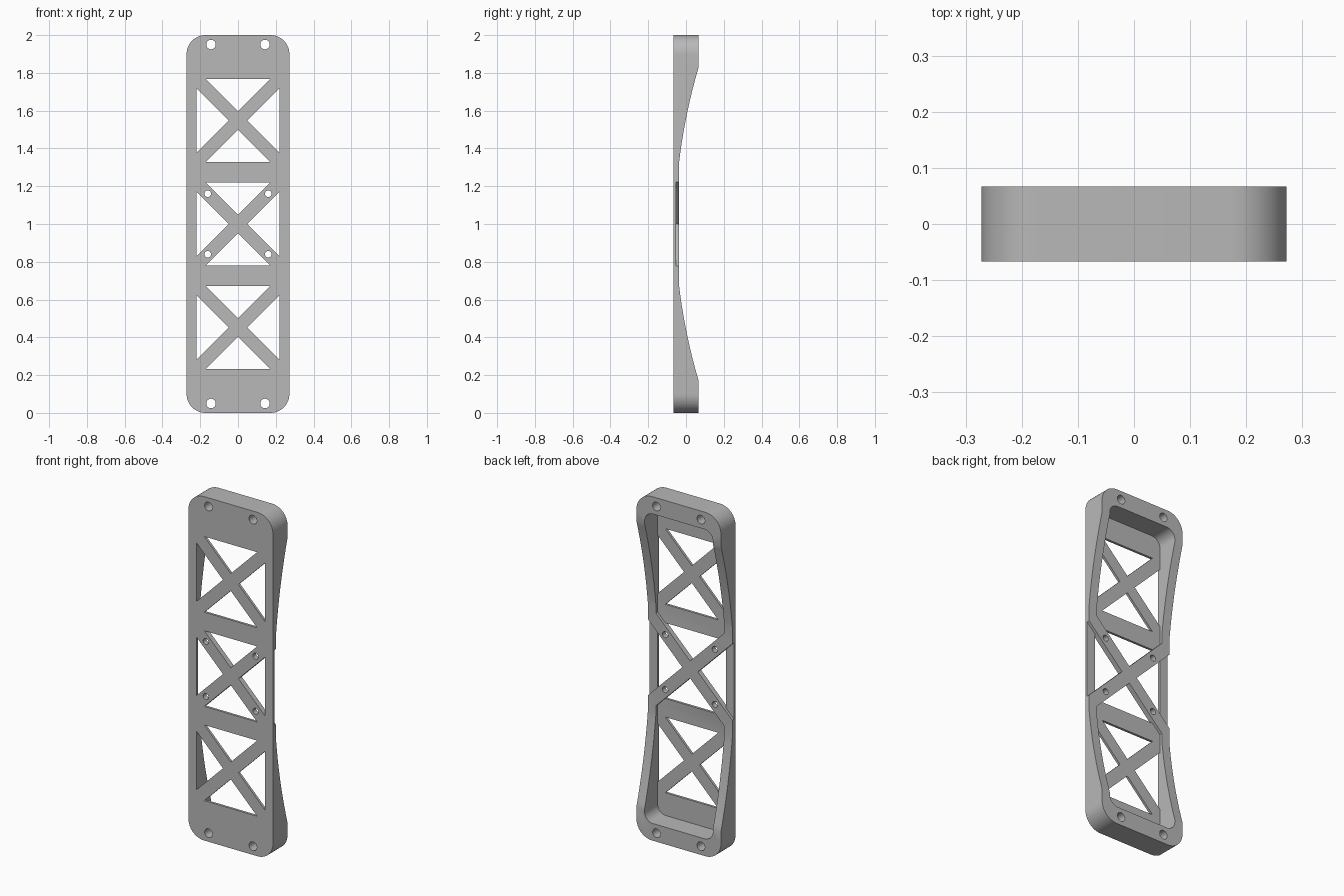
import bpy, bmesh
from math import sin, cos, pi, radians

cube = bpy.data.objects.get("Cube")
if cube:
    bpy.data.objects.remove(cube, do_unlink=True)

HALF_W, HALF_D, RADIUS = 0.272, 0.067, 0.1
FLOOR_Y, FLAT_Y = -0.053, -0.037      # pocket floor, top of the thick cross
INNER, ARM = 0.22, 0.05               # window half size, arm half height
BAYS = (0.452, 1.0, 1.548)

grey = bpy.data.materials.new("mid grey")
grey.use_nodes = True
COLOUR = (0.48, 0.48, 0.48, 1)
grey.diffuse_color = COLOUR
grey.node_tree.nodes["Principled BSDF"].inputs["Base Color"].default_value = COLOUR


def prisms(name, outlines, start, end, axis="y"):
    """Extrude closed 2D outlines into one mesh; outlines are (x, z) or, along x, (y, z)."""
    bm = bmesh.new()
    for pts in outlines:
        rings = []
        for d in (start, end):
            rings.append([bm.verts.new((a, d, b) if axis == "y" else (d, a, b)) for a, b in pts])
        low, high = rings
        bm.faces.new(low)
        bm.faces.new(high[::-1])
        for i in range(len(pts)):
            j = (i + 1) % len(pts)
            bm.faces.new((low[j], low[i], high[i], high[j]))
    bmesh.ops.recalc_face_normals(bm, faces=bm.faces)
    mesh = bpy.data.meshes.new(name)
    bm.to_mesh(mesh)
    bm.free()
    obj = bpy.data.objects.new(name, mesh)
    bpy.context.collection.objects.link(obj)
    mesh.materials.append(grey)
    return obj


def arc(cx, cz, r, start, steps=12):
    """Quarter circle from the start angle in degrees."""
    return [(cx + r * cos(radians(start + 90 * i / steps)),
             cz + r * sin(radians(start + 90 * i / steps))) for i in range(steps + 1)]


def circle(cx, cz, r, n=32):
    return [(cx + r * cos(2 * pi * i / n), cz + r * sin(2 * pi * i / n)) for i in range(n)]


def cut(target, cutter):
    cutter.hide_render = True
    mod = target.modifiers.new("cut", "BOOLEAN")
    mod.operation, mod.solver, mod.object = "DIFFERENCE", "EXACT", cutter
    bpy.context.view_layer.objects.active = target
    bpy.ops.object.modifier_apply(modifier=mod.name)
    bpy.data.objects.remove(cutter, do_unlink=True)


# Rounded slab
cx = HALF_W - RADIUS
slab = (arc(cx, 2 - RADIUS, RADIUS, 0) + arc(-cx, 2 - RADIUS, RADIUS, 90)
        + arc(-cx, RADIUS, RADIUS, 180) + arc(cx, RADIUS, RADIUS, 270))
frame = prisms("bracket_frame", [slab], -HALF_D, HALF_D)

# Waisted back edge of the side walls
waist = []
inner, outer, steps = 0.322, 0.83, 20
for i in range(steps + 1):
    s = inner + (outer - inner) * i / steps
    t = (s * s - inner * inner) / (outer * outer - inner * inner)
    waist.append((FLAT_Y + (HALF_D - FLAT_Y) * t, s))
waist.append((0.2, outer))
profile = [(y, 1 - s) for y, s in waist[::-1]] + [(y, 1 + s) for y, s in waist]
cut(frame, prisms("waist_cutter", [profile], -1, 1, "x"))

# Pockets above and below the thick cross, and notches at its sides
r = 0.055
upper = ([(0, 1 + ARM), (INNER, 1 + ARM + INNER)]
         + arc(INNER - r, 1.9 - r, r, 0) + arc(r - INNER, 1.9 - r, r, 90)
         + [(-INNER, 1 + ARM + INNER)])
lower = [(x, 2 - z) for x, z in upper]
notches = [[(s * ARM, 1), (s * 0.4, 1.4 - ARM), (s * 0.4, 0.6 + ARM)] for s in (-1, 1)]
cut(frame, prisms("pocket_cutter", [upper, lower] + notches, FLOOR_Y, 0.3))

# Four triangular windows in each bay
windows = []
for z in BAYS:
    tri = [(0, ARM), (INNER - ARM, INNER), (ARM - INNER, INNER)]
    for turn in range(4):
        windows.append([(a, z + b) for a, b in tri])
        tri = [(-b, a) for a, b in tri]
cut(frame, prisms("window_cutter", windows, -0.3, 0.3))

# Screw holes at the corners and in the cross arms
holes = []
for s in (-1, 1):
    for t in (-1, 1):
        holes.append(circle(s * 0.143, 1 + t * 0.95, 0.025))
        holes.append(circle(s * 0.16, 1 + t * 0.16, 0.0175))
cut(frame, prisms("hole_cutter", holes, -0.3, 0.3))

bpy.ops.object.select_all(action="DESELECT")
frame.select_set(True)
bpy.context.view_layer.objects.active = frame
bpy.ops.object.shade_smooth_by_angle(angle=radians(20))
